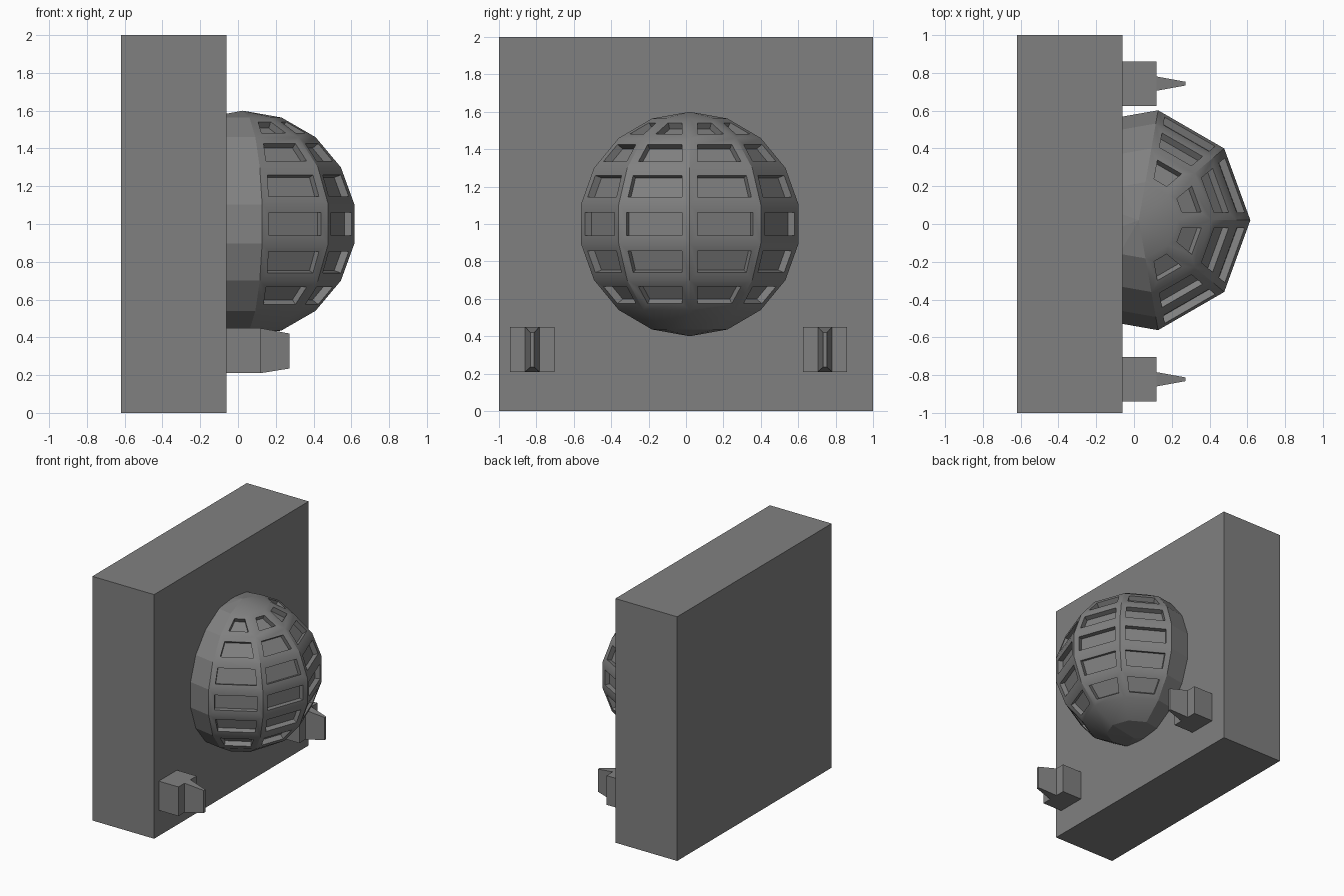
import bpy, bmesh, math

if "Cube" in bpy.data.objects:
    bpy.data.objects.remove(bpy.data.objects["Cube"])

# dark grey finish
grey = bpy.data.materials.new("dark_grey")
grey.diffuse_color = (0.217, 0.217, 0.217, 1)
grey.use_nodes = True
grey.node_tree.nodes["Principled BSDF"].inputs["Base Color"].default_value = grey.diffuse_color


def new_object(name, bm, location=(0, 0, 0)):
    bmesh.ops.recalc_face_normals(bm, faces=bm.faces)
    mesh = bpy.data.meshes.new(name)
    bm.to_mesh(mesh)
    bm.free()
    mesh.materials.append(grey)
    obj = bpy.data.objects.new(name, mesh)
    obj.location = location
    bpy.context.collection.objects.link(obj)
    return obj


def block(name, x0, x1, y, z, y_end=None, z_end=None):
    """Box along x, optionally tapering to a smaller end section."""
    bm = bmesh.new()
    rings = []
    for x, (ya, yb), (za, zb) in ((x0, y, z), (x1, y_end or y, z_end or z)):
        rings.append([bm.verts.new((x, *p)) for p in
                      ((ya, za), (yb, za), (yb, zb), (ya, zb))])
    for ring in rings:
        bm.faces.new(ring)
    for i in range(4):
        j = (i + 1) % 4
        bm.faces.new((rings[0][i], rings[0][j], rings[1][j], rings[1][i]))
    return new_object(name, bm)


def caged_dome(radius=0.6, sides=9, location=(0.025, 0.02, 1.0)):
    # nine-sided ball spun from a half-circle profile
    bm = bmesh.new()
    prof = []
    for i in range(sides + 1):
        a = math.radians(-90 + 180 * i / sides)
        prof.append(bm.verts.new((radius * math.cos(a), 0, radius * math.sin(a))))
    edges = [bm.edges.new(p) for p in zip(prof, prof[1:])]
    bmesh.ops.spin(bm, geom=prof + edges, axis=(0, 0, 1), cent=(0, 0, 0),
                   angle=math.tau, steps=sides)
    bmesh.ops.remove_doubles(bm, verts=bm.verts, dist=1e-4)
    bmesh.ops.dissolve_degenerate(bm, edges=bm.edges, dist=1e-4)
    bmesh.ops.recalc_face_normals(bm, faces=bm.faces)

    # recessed windows on the outward half, six rows by four columns
    front = [f for f in bm.faces if
             abs(math.atan2(*f.calc_center_median().yx)) < math.radians(80)]
    windows = [f for f in front if -0.45 < f.calc_center_median().z < 0.54]
    for f in front:
        f.smooth = f.calc_center_median().z > -0.54
    rims = bmesh.ops.inset_individual(bm, faces=windows, thickness=0.043,
                                      use_even_offset=True)["faces"]
    for f in rims:
        f.smooth = True
    for f in windows:
        depth = f.normal * -0.04
        outer = list(f.verts)
        inner = [bm.verts.new(v.co + depth) for v in outer]
        for i in range(len(outer)):
            j = (i + 1) % len(outer)
            bm.faces.new((outer[i], outer[j], inner[j], inner[i]))
        bm.faces.new(inner)
    bmesh.ops.delete(bm, geom=windows, context='FACES_ONLY')
    bmesh.ops.recalc_face_normals(bm, faces=bm.faces)
    for e in bm.edges:
        e.smooth = e.calc_face_angle(0) < math.radians(30)
    return new_object("caged_dome", bm, location)


# thick square back panel
block("back_panel", -0.62, -0.06, (-1, 1), (0, 2))

# dome with windows
caged_dome()

# two lower brackets, each with a tapered fin
for side, yc in (("left", -0.822), ("right", 0.743)):
    block(side + "_bracket", -0.06, 0.118, (yc - 0.118, yc + 0.118), (0.21, 0.449))
    block(side + "_bracket_fin", 0.118, 0.272, (yc - 0.038, yc + 0.038), (0.21, 0.449),
          (yc - 0.01, yc + 0.01), (0.235, 0.42))
